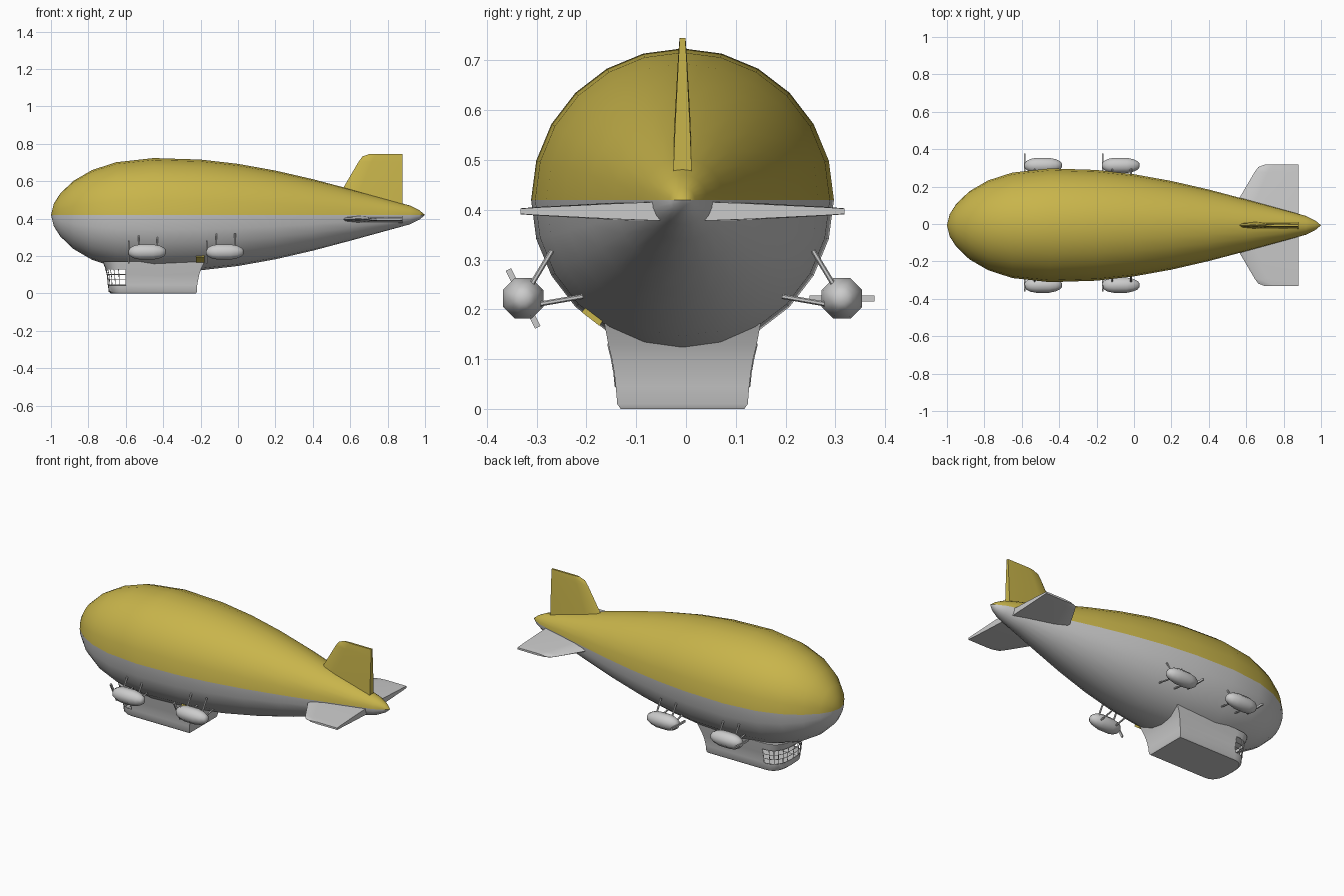
import bpy, bmesh, math
from mathutils import Vector, Matrix

if "Cube" in bpy.data.objects:
    bpy.data.objects.remove(bpy.data.objects["Cube"])

CY, CZ = -0.007, 0.42          # hull axis

yellow = bpy.data.materials.new("yellow_paint")
yellow.diffuse_color = (0.58, 0.46, 0.07, 1)
yellow.use_nodes = True
yellow.node_tree.nodes["Principled BSDF"].inputs["Base Color"].default_value = yellow.diffuse_color


def finish(bm, name, mat=None, angle=40):
    bmesh.ops.remove_doubles(bm, verts=bm.verts, dist=1e-5)
    bmesh.ops.recalc_face_normals(bm, faces=bm.faces)
    me = bpy.data.meshes.new(name)
    bm.to_mesh(me)
    bm.free()
    for p in me.polygons:
        p.use_smooth = True
    me.set_sharp_from_angle(angle=math.radians(angle))
    ob = bpy.data.objects.new(name, me)
    bpy.context.collection.objects.link(ob)
    if mat:
        me.materials.append(mat)
    return ob


def loft(bm, rings, closed=True, caps=True):
    """Skin a list of equally sized point rings."""
    vr = [[bm.verts.new(p) for p in r] for r in rings]
    n = len(vr[0])
    for a, b in zip(vr, vr[1:]):
        for i in range(n if closed else n - 1):
            j = (i + 1) % n
            bm.faces.new((a[i], a[j], b[j], b[i]))
    if caps:
        bm.faces.new(vr[0])
        bm.faces.new(vr[-1])


def turned(bm, profile, cy, cz, n, a0=0.0, sweep=math.tau):
    """Revolve an (x, radius) profile about a line along x."""
    full = sweep > 6
    count = n if full else n + 1
    rings = [[(x, cy + r * math.cos(a0 + sweep * i / n), cz + r * math.sin(a0 + sweep * i / n))
              for i in range(count)] for x, r in profile]
    loft(bm, rings, full, full)


def rod(bm, a, b, r):
    a, b = Vector(a), Vector(b)
    d = b - a
    m = Matrix.Translation((a + b) / 2) @ d.to_track_quat('Z', 'Y').to_matrix().to_4x4()
    bmesh.ops.create_cone(bm, cap_ends=True, segments=6, radius1=r, radius2=r,
                          depth=d.length, matrix=m)


# Envelope: yellow upper half, grey lower half
hull = [(-1, 0), (-0.985, 0.06), (-0.95, 0.115), (-0.88, 0.182), (-0.78, 0.24),
        (-0.65, 0.282), (-0.45, 0.304), (-0.2, 0.296), (0, 0.273), (0.2, 0.237),
        (0.4, 0.191), (0.6, 0.138), (0.8, 0.083), (0.92, 0.05), (0.97, 0.025), (1, 0)]
for name, a0, mat in (("envelope_upper", 0, yellow), ("envelope_lower", math.pi, None)):
    bm = bmesh.new()
    turned(bm, hull, CY, CZ, 12, a0, math.pi)
    bmesh.ops.dissolve_degenerate(bm, edges=bm.edges, dist=1e-6)
    finish(bm, name, mat)

# Small yellow hatch on the lower hull
bm = bmesh.new()
rings = []
for x in (-0.225, -0.178):
    rings.append([(x, CY + r * math.cos(a), CZ + r * math.sin(a))
                  for r, a in ((0.29, 3.98), (0.29, 4.13), (0.303, 4.13), (0.303, 3.98))])
loft(bm, rings)
finish(bm, "hull_hatch", yellow)


# Tail fins: tapered sections (span, leading edge x, half thickness)
def fin(name, mat, rot, cz):
    te = 0.88
    rings = []
    for s, le, t in ((0.045, 0.503, 0.021), (0.14, 0.56, 0.017), (0.285, 0.645, 0.009),
                     (0.312, 0.665, 0.007), (0.325, 0.70, 0.006)):
        c = te - le
        sec = [(le, 0), (le + 0.05 * c, t * 0.6), (le + 0.3 * c, t), (te, t * 0.9),
               (te, -t * 0.9), (le + 0.3 * c, -t), (le + 0.05 * c, -t * 0.6)]
        rings.append([Matrix.Rotation(rot, 3, 'X') @ Vector((x, h, s)) + Vector((0, CY, cz))
                      for x, h in sec])
    bm = bmesh.new()
    loft(bm, rings)
    finish(bm, name, mat)


fin("tail_fin_vertical", yellow, 0, CZ)
fin("tail_fin_front", None, math.pi / 2, 0.397)
fin("tail_fin_back", None, -math.pi / 2, 0.397)

# Gondola: rounded nose, flat rear, flaring into the hull (z, nose x, rear x, half width)
levels = [(0, -0.68, -0.225, 0.124), (0.01, -0.692, -0.22, 0.131),
          (0.045, -0.695, -0.218, 0.134), (0.073, -0.697, -0.213, 0.137),
          (0.101, -0.70, -0.207, 0.142), (0.13, -0.708, -0.198, 0.149),
          (0.172, -0.725, -0.178, 0.157)]
rings = []
for z, xf, xr, w in levels:
    ring = [(xr, CY - w, z)]
    for i in range(13):
        a = math.pi * (i / 12 - 0.5)
        c, s = max(math.cos(a), 0), math.sin(a)
        ring.append((-0.6 + (xf + 0.6) * c ** 0.75,
                     CY + w * math.copysign(abs(s) ** 0.75, s), z))
    ring.append((xr, CY + w, z))
    rings.append(ring)


def is_window(f):
    c = f.calc_center_median()
    return c.x < -0.6 and 0.045 < c.z < 0.13 and len(f.verts) == 4


bm = bmesh.new()
loft(bm, rings)
bmesh.ops.delete(bm, geom=[f for f in bm.faces if is_window(f)], context='FACES')
finish(bm, "gondola")

# Open window lattice round the gondola nose
bm = bmesh.new()
loft(bm, rings)
bmesh.ops.delete(bm, geom=[f for f in bm.faces if not is_window(f)], context='FACES')
frame = finish(bm, "window_frame")
wire = frame.modifiers.new("bars", 'WIREFRAME')
wire.thickness = 0.004
wire.use_boundary = True

# Engine pods with struts and two-bladed propellers
pod = [(-0.102, 0.012), (-0.092, 0.026), (-0.07, 0.038), (-0.04, 0.044), (0.03, 0.044),
       (0.065, 0.036), (0.088, 0.024), (0.097, 0.012)]
for side, label in ((-1, "front"), (1, "back")):
    y, z = CY + side * 0.32, 0.222
    for k, cx in enumerate((-0.483, -0.068)):
        tag = f"{label}_{k + 1}"
        bm = bmesh.new()
        turned(bm, [(cx + x, r) for x, r in pod], y, z, 8, math.pi / 8)
        finish(bm, "engine_pod_" + tag, angle=50)

        bm = bmesh.new()
        for dx in (-0.048, 0.052):
            rod(bm, (cx + dx, y, z), (cx + dx, CY + side * 0.262, 0.318), 0.005)
            rod(bm, (cx + dx, y, 0.205), (cx + dx, CY + side * 0.2, 0.226), 0.005)
        finish(bm, "engine_struts_" + tag)

        bm = bmesh.new()
        spin = math.radians(117 if side < 0 else 0)
        m = (Matrix.Translation((cx - 0.1, y, z)) @ Matrix.Rotation(spin, 4, 'X')
             @ Matrix.Diagonal((0.008, 0.13, 0.012, 1)))
        bmesh.ops.create_cube(bm, size=1, matrix=m)
        finish(bm, "propeller_" + tag)
